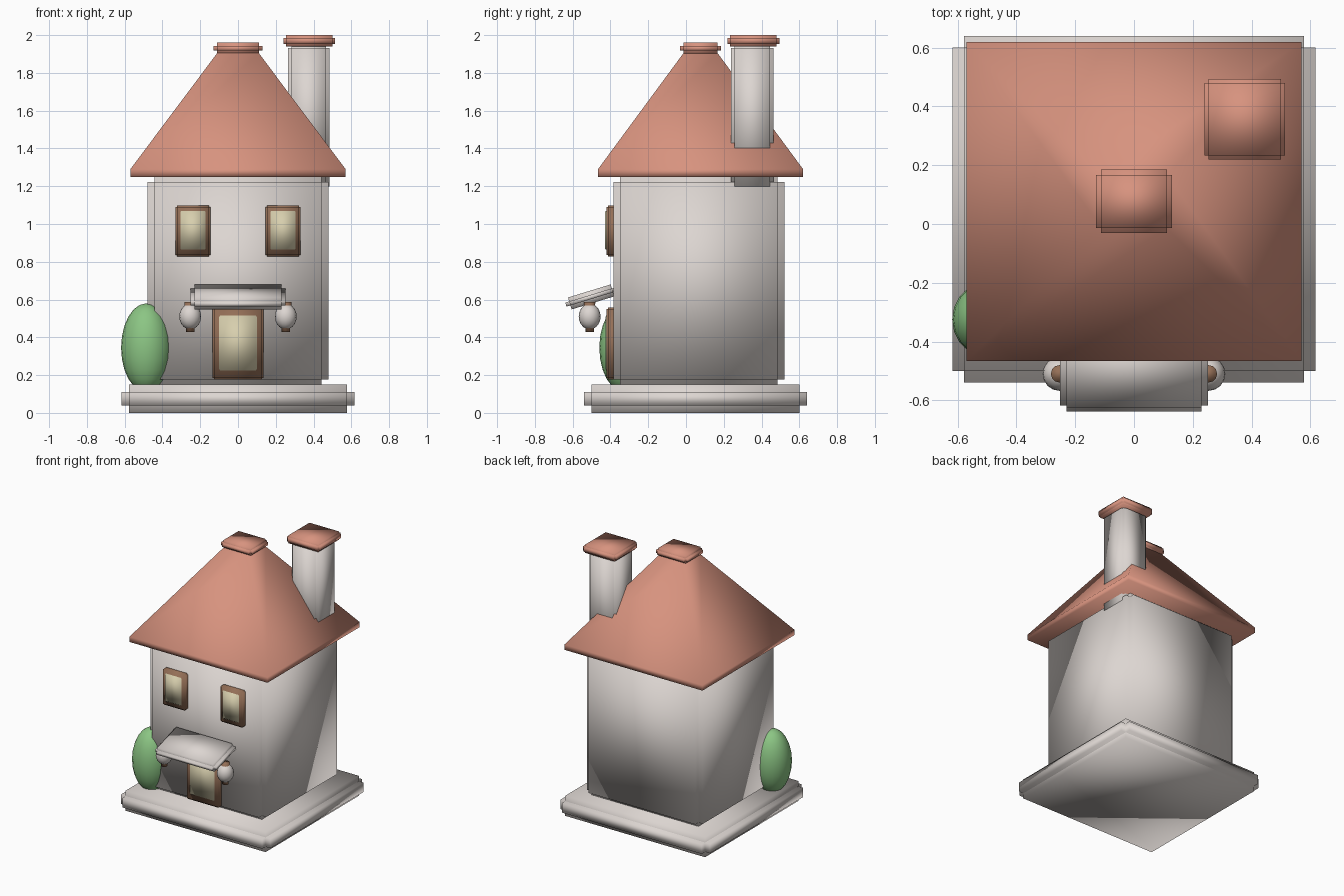
import bpy, bmesh, math
from mathutils import Matrix, Vector

old = bpy.data.objects.get("Cube")
if old:
    bpy.data.objects.remove(old, do_unlink=True)


def material(name, rgb):
    m = bpy.data.materials.new(name)
    m.use_nodes = True
    m.diffuse_color = (*rgb, 1)
    bsdf = next(n for n in m.node_tree.nodes if n.type == 'BSDF_PRINCIPLED')
    bsdf.inputs["Base Color"].default_value = (*rgb, 1)
    return m


PLASTER = material("warm_white_plaster", (0.72, 0.67, 0.64))
TILE = material("terracotta", (0.68, 0.29, 0.21))
WOOD = material("brown_wood", (0.30, 0.16, 0.095))
GLASS = material("cream_glass", (0.68, 0.62, 0.42))
LEAF = material("leaf_green", (0.26, 0.56, 0.23))


def finish(name, bm, mat, location, tilt=0):
    bmesh.ops.recalc_face_normals(bm, faces=bm.faces)
    for f in bm.faces:
        f.smooth = True
    mesh = bpy.data.meshes.new(name)
    bm.to_mesh(mesh)
    bm.free()
    mesh.materials.append(mat)
    ob = bpy.data.objects.new(name, mesh)
    ob.location = location
    ob.rotation_euler.x = tilt
    bpy.context.collection.objects.link(ob)
    return ob


def notched_box(name, mat, centre, half, notch, tilt=0):
    """Three crossed boxes, each reaching full size along one axis."""
    bm = bmesh.new()
    for axis in range(3):
        size = Vector([2 * (h if i == axis else h - notch) for i, h in enumerate(half)])
        bmesh.ops.create_cube(bm, size=1, matrix=Matrix.Diagonal(size).to_4x4())
    return finish(name, bm, mat, centre, tilt)


def ball(name, mat, centre, radii, segments, rings):
    bm = bmesh.new()
    bmesh.ops.create_uvsphere(bm, u_segments=segments, v_segments=rings, radius=1,
                              matrix=Matrix.Diagonal(Vector(radii)).to_4x4())
    return finish(name, bm, mat, centre)


# House body
notched_box("base_slab", PLASTER, (0, 0.05, 0.075), (0.618, 0.59, 0.075), 0.04)
notched_box("walls", PLASTER, (0, 0.068, 0.7), (0.478, 0.453, 0.558), 0.036)

# Hipped roof: short vertical lip, then a taper to a small flat top
bm = bmesh.new()
rings = []
for hx, hy, z in ((0.57, 0.543, 1.25), (0.57, 0.543, 1.29), (0.11, 0.09, 1.905)):
    rings.append([bm.verts.new((sx * hx, sy * hy, z))
                  for sx, sy in ((-1, -1), (1, -1), (1, 1), (-1, 1))])
for low, high in zip(rings, rings[1:]):
    for i in range(4):
        j = (i + 1) % 4
        bm.faces.new((low[i], low[j], high[j], high[i]))
bm.faces.new(rings[0])
bm.faces.new(rings[-1])
finish("roof", bm, TILE, (0, 0.077, 0))
notched_box("roof_cap", TILE, (0, 0.077, 1.93), (0.13, 0.108, 0.03), 0.018)

# Chimney
notched_box("chimney", PLASTER, (0.375, 0.35, 1.565), (0.11, 0.113, 0.385), 0.019)
notched_box("chimney_cap", TILE, (0.377, 0.357, 1.97), (0.137, 0.137, 0.03), 0.014)

# Door and awning
notched_box("door_frame", WOOD, (0, -0.39, 0.367), (0.135, 0.03, 0.19), 0.008)
notched_box("door_panel", GLASS, (0, -0.405, 0.37), (0.1, 0.022, 0.145), 0.004)
notched_box("awning", PLASTER, (0, -0.502, 0.614), (0.252, 0.14, 0.033), 0.022,
            math.radians(17))

for sign, side in ((1, "left"), (-1, "right")):
    # Upper windows
    x = sign * 0.238
    notched_box(side + "_window_frame", WOOD, (x, -0.39, 0.963), (0.093, 0.032, 0.134), 0.008)
    notched_box(side + "_window_pane", GLASS, (x, -0.405, 0.967), (0.067, 0.025, 0.103), 0.004)

    # Lanterns beside the door, with a stem showing above and below the globe
    x = sign * 0.253
    ball(side + "_lantern_globe", PLASTER, (x, -0.51, 0.51), (0.058, 0.058, 0.068), 16, 10)
    bm = bmesh.new()
    bmesh.ops.create_cone(bm, cap_ends=True, segments=12, radius1=0.022, radius2=0.03, depth=0.16)
    stem = finish(side + "_lantern_stem", bm, WOOD, (x, -0.51, 0.508))

# Shrub
ball("shrub", LEAF, (-0.485, -0.325, 0.345), (0.134, 0.134, 0.235), 20, 12)
